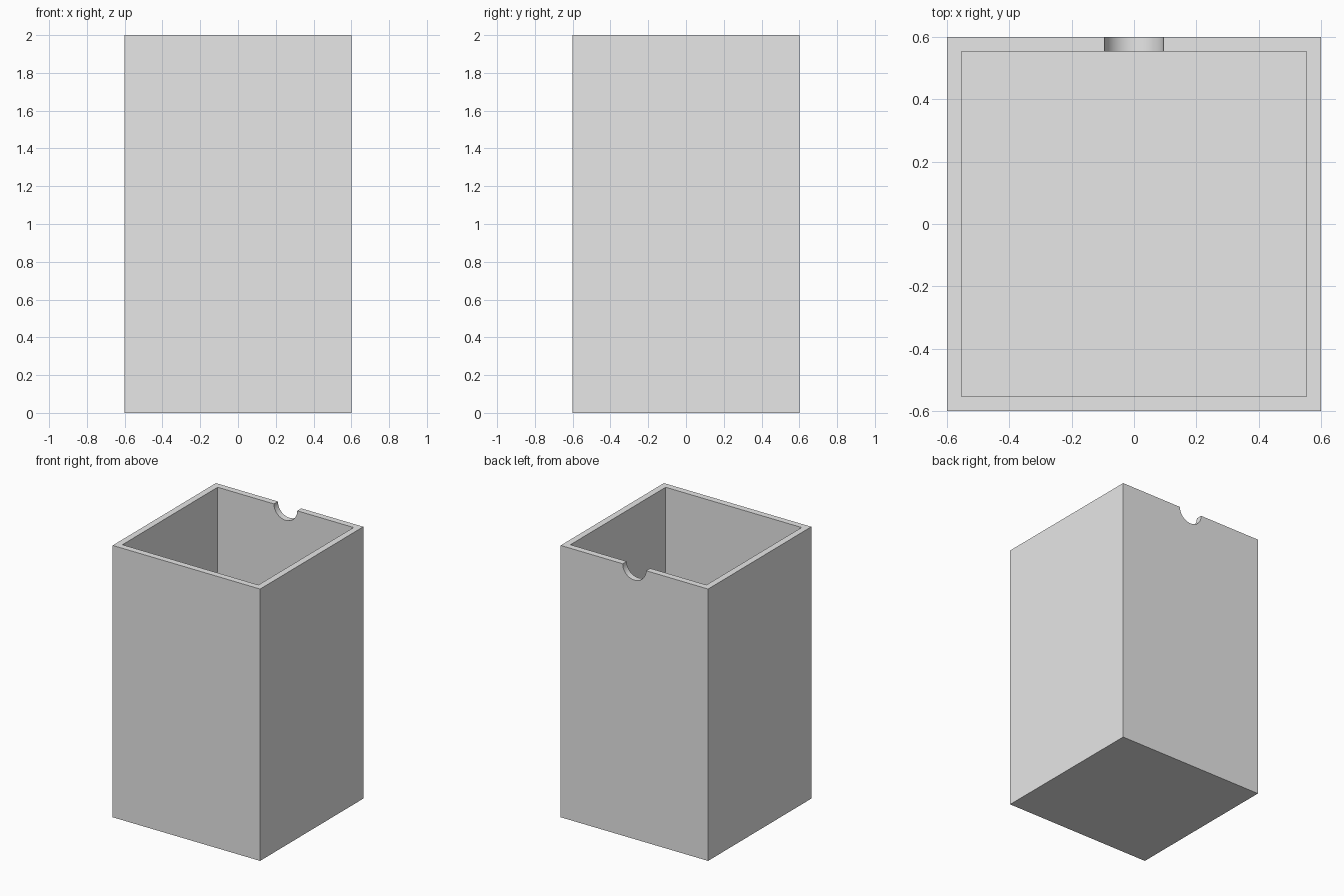
import bpy
import bmesh
from math import pi, radians
from mathutils import Matrix, Vector

WIDTH, HEIGHT, WALL = 1.2, 2.0, 0.066
NOTCH_RADIUS = 0.095

default_cube = bpy.data.objects.get("Cube")
if default_cube:
    bpy.data.objects.remove(default_cube, do_unlink=True)

grey = bpy.data.materials.new("light_grey")
grey.use_nodes = True
grey.diffuse_color = (0.8, 0.8, 0.8, 1)
grey.node_tree.nodes["Principled BSDF"].inputs["Base Color"].default_value = grey.diffuse_color


def make_object(name, bm):
    mesh = bpy.data.meshes.new(name)
    bm.to_mesh(mesh)
    bm.free()
    mesh.materials.append(grey)
    obj = bpy.data.objects.new(name, mesh)
    bpy.context.collection.objects.link(obj)
    return obj


# Open box: inset the top face for the rim, then push it down to the floor
bm = bmesh.new()
bmesh.ops.create_cube(bm, size=1)
bmesh.ops.scale(bm, vec=(WIDTH, WIDTH, HEIGHT), verts=bm.verts)
bmesh.ops.translate(bm, vec=(0, 0, HEIGHT / 2), verts=bm.verts)
top = max(bm.faces, key=lambda f: f.calc_center_median().z)
bmesh.ops.inset_region(bm, faces=[top], thickness=WALL)
cavity = bmesh.ops.extrude_face_region(bm, geom=[top])["geom"]
if top.is_valid:
    bmesh.ops.delete(bm, geom=[top], context="FACES")
floor_verts = [v for v in cavity if isinstance(v, bmesh.types.BMVert)]
bmesh.ops.translate(bm, vec=(0, 0, WALL - HEIGHT), verts=floor_verts)
bmesh.ops.recalc_face_normals(bm, faces=bm.faces)
box = make_object("open_box", bm)

# Half-round notch through the rim of the back wall
bm = bmesh.new()
place = Matrix.Translation(Vector((0, (WIDTH - WALL) / 2, HEIGHT))) @ Matrix.Rotation(pi / 2, 4, "X")
bmesh.ops.create_cone(bm, cap_ends=True, segments=64, radius1=NOTCH_RADIUS,
                      radius2=NOTCH_RADIUS, depth=WALL * 3, matrix=place)
cutter = make_object("notch_cutter", bm)
cutter.hide_render = True

notch = box.modifiers.new("notch", "BOOLEAN")
notch.operation = "DIFFERENCE"
notch.solver = "EXACT"
notch.object = cutter

bpy.ops.object.select_all(action="DESELECT")
box.select_set(True)
bpy.context.view_layer.objects.active = box
bpy.ops.object.modifier_apply(modifier=notch.name)
bpy.data.objects.remove(cutter, do_unlink=True)
bpy.ops.object.shade_smooth_by_angle(angle=radians(30))
